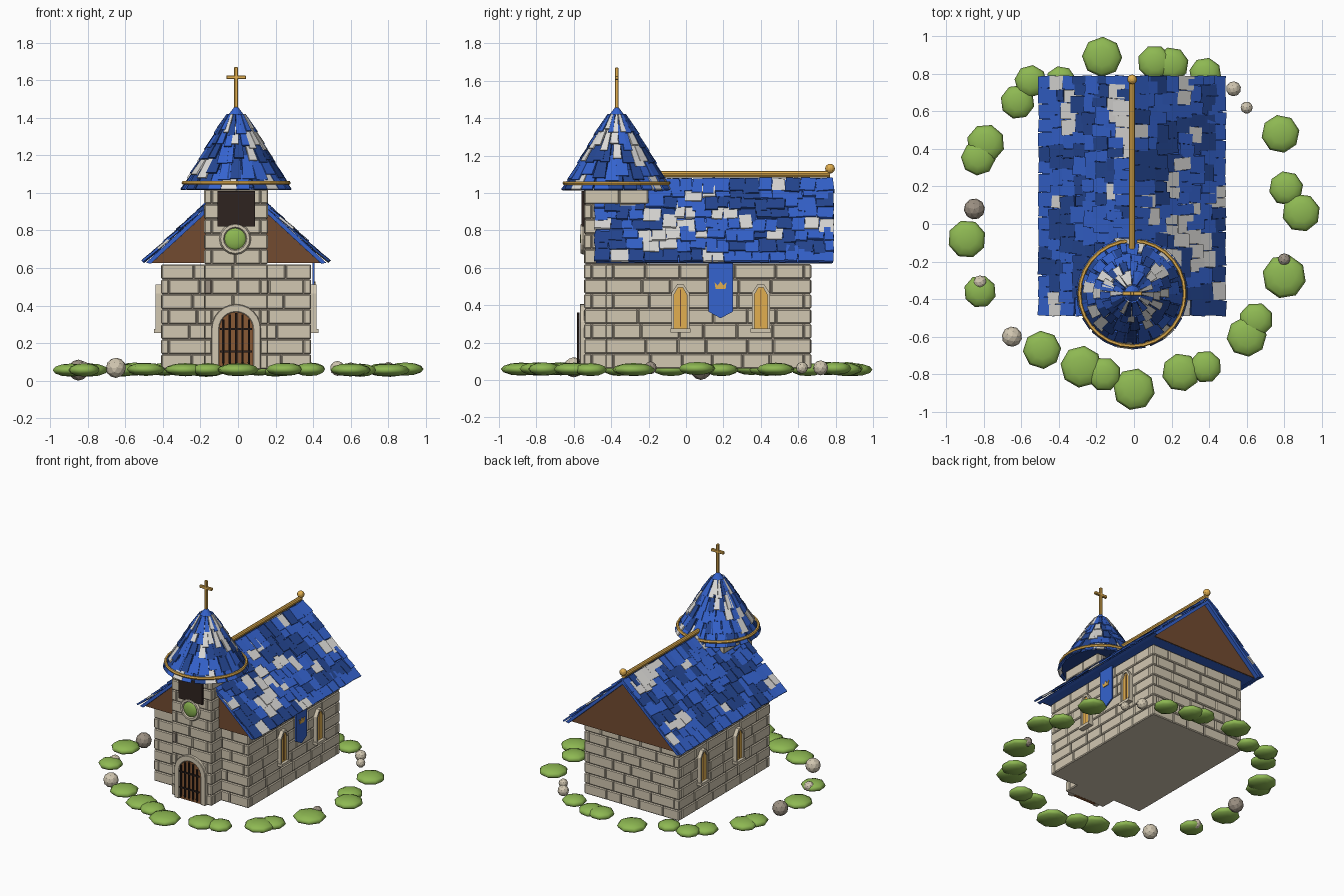
import bpy, bmesh, random
from math import sin, cos, pi, atan2, hypot
from mathutils import Matrix, Vector
random.seed(11)
if "Cube" in bpy.data.objects:
    bpy.data.objects.remove(bpy.data.objects["Cube"])
# Palette
PALETTE = {
    "stone": (.64, .57, .44), "dark stone": (.33, .28, .225), "blue": (.035, .125, .62),
    "dark blue": (.018, .062, .29), "white": (.72, .71, .69), "gold": (.76, .43, .08),
    "leaf green": (.27, .48, .085), "door wood": (.25, .10, .035),
    "gable wood": (.17, .07, .03), "dark iron": (.028, .017, .014)}
MATS = []
for label, rgb in PALETTE.items():
    m = bpy.data.materials.new(label)
    m.use_nodes = True
    m.diffuse_color = (*rgb, 1)
    m.node_tree.nodes["Principled BSDF"].inputs["Base Color"].default_value = (*rgb, 1)
    MATS.append(m)
STONE, DARK_STONE, BLUE, DARK_BLUE, WHITE, GOLD, GREEN, DOOR, GABLE, IRON = range(10)
CX, TY = -.01, -.37            # building centre line, tower depth


class part:
    """Collects geometry in a bmesh, then makes it a named object."""
    def __init__(self, name, bevel=0, solid=0, smooth=False):
        self.name, self.bevel, self.solid, self.smooth = name, bevel, solid, smooth

    def __enter__(self):
        self.bm = bmesh.new()
        return self.bm

    def __exit__(self, *_):
        bmesh.ops.recalc_face_normals(self.bm, faces=self.bm.faces)
        for f in self.bm.faces:
            f.smooth = self.smooth
        me = bpy.data.meshes.new(self.name)
        self.bm.to_mesh(me)
        self.bm.free()
        for m in MATS:
            me.materials.append(m)
        ob = bpy.data.objects.new(self.name, me)
        bpy.context.collection.objects.link(ob)
        if self.solid:
            mod = ob.modifiers.new("Thickness", 'SOLIDIFY')
            mod.thickness, mod.offset = self.solid, 0
        if self.bevel:
            mod = ob.modifiers.new("Bevel", 'BEVEL')
            mod.width, mod.segments = self.bevel, 1


def paint(made, mat):
    for v in made["verts"]:
        for f in v.link_faces:
            f.material_index = mat

def block(bm, loc, size, mat, rot=Matrix()):
    mtx = Matrix.Translation(loc) @ rot @ Matrix.Diagonal((*size, 1))
    paint(bmesh.ops.create_cube(bm, size=1, matrix=mtx), mat)

def prism(bm, pts, axis, d0, d1, mat):
    """Extrude an (across, height) outline along the x or y axis."""
    a, b = [[bm.verts.new((d, u, z) if axis == "x" else (u, d, z)) for u, z in pts] for d in (d0, d1)]
    faces = [bm.faces.new(a), bm.faces.new(b[::-1])]
    faces += [bm.faces.new((a[i - 1], a[i], b[i], b[i - 1])) for i in range(len(a))]
    for f in faces:
        f.material_index = mat

def rod(bm, p0, p1, r, mat, r2=None, sides=10):
    d = Vector(p1) - Vector(p0)
    mtx = Matrix.Translation(Vector(p0) + d / 2) @ d.to_track_quat('Z', 'Y').to_matrix().to_4x4()
    paint(bmesh.ops.create_cone(bm, cap_ends=True, segments=sides, radius1=r, depth=d.length,
                                radius2=r if r2 is None else r2, matrix=mtx), mat)

def ball(bm, loc, size, mat, u=12, v=8, spin=0):
    mtx = Matrix.Translation(loc) @ Matrix.Rotation(spin, 4, 'Z') @ Matrix.Diagonal((*size, 1))
    paint(bmesh.ops.create_uvsphere(bm, u_segments=u, v_segments=v, radius=1, matrix=mtx), mat)

def ring(name, centre, major, minor, mat, rot=(0, 0, 0), sides=28):
    bpy.ops.mesh.primitive_torus_add(location=centre, rotation=rot, major_radius=major,
                                     minor_radius=minor, major_segments=sides, minor_segments=6)
    bpy.context.object.name = name
    bpy.context.object.data.materials.append(MATS[mat])

def masonry(name, lo, hi, courses, dark, z0=.06, step=.08, brick=.17, depth=.04):
    """Core box faced with interlocking brick courses."""
    with part(name + "_core") as bm:
        mid = [(lo[i] + hi[i]) / 2 for i in (0, 1)]
        size = [hi[i] - lo[i] - .016 for i in (0, 1)]
        block(bm, (*mid, z0 + courses * step / 2), (*size, courses * step - .002), DARK_STONE)
        bm.normal_update()
        for f in bm.faces:
            if f.normal.z < -.5:
                f.material_index = STONE
    with part(name + "_bricks", bevel=.006) as bm:
        for c in range(courses):
            for k in (0, 1):
                inset = depth if (c + k) % 2 else 0
                start, end = lo[k] + inset, hi[k] - inset
                n = max(2, round((end - start) / brick))
                for face in (lo[1 - k] + depth / 2, hi[1 - k] - depth / 2):
                    cuts = [start + (end - start) * (i + random.uniform(-.18, .18) * (0 < i < n)) / n
                            for i in range(n + 1)]
                    for a, b in zip(cuts, cuts[1:]):
                        loc, dim = [face, face, z0 + step * (c + .5)], [depth, depth, step - .003]
                        loc[k], dim[k] = (a + b) / 2, b - a - .003
                        block(bm, loc, dim, DARK_STONE if random.random() < dark else STONE)

def tile_colour(*weights):
    return random.choices((BLUE, DARK_BLUE, WHITE), weights)[0]

# Stone walls and tower
masonry("house_wall", (CX - .40, -.43), (CX + .40, .67), 7, 0)
masonry("tower", (CX - .17, -.545), (CX + .17, -.2), 12, .08)
# Attic, timber gables and roof deck
with part("roof_deck") as bm:
    prism(bm, [(CX - .455, .625), (CX + .455, .625), (CX, 1.045)], "y", -.45, .74, BLUE)
    prism(bm, [(CX - .48, .628), (CX, 1.068), (CX + .48, .628), (CX + .455, .622),
               (CX, 1.04), (CX - .455, .622)], "y", -.48, .78, BLUE)
with part("gables") as bm:
    for y in (-.458, .74):
        prism(bm, [(CX - .45, .626), (CX + .45, .626), (CX, 1.04)], "y", y, y + .008, GABLE)
# Roof tiles, laid in rows down both slopes
RUN, DROP, ROWS = .487, .445, 8
slope, length = atan2(DROP, RUN), hypot(RUN, DROP)
with part("roof_tiles") as bm:
    for side in (-1, 1):
        for row in range(ROWS):
            y, hue = -.49, BLUE
            while y < .785:
                w = min(random.uniform(.05, .1), .79 - y)
                if .79 - y - w < .035:
                    w = .79 - y
                long = length / ROWS * random.uniform(1.1, 1.55)
                t = length * (row + 1) / ROWS - long / 2
                t = max(t + random.uniform(-.02, .02) * (row < ROWS - 1), long / 2)
                lift = .006 + random.uniform(0, .007)
                loc = (CX + side * (t * cos(slope) + lift * sin(slope)), y + w / 2,
                       1.07 - t * sin(slope) + lift * cos(slope))
                tilt = Matrix.Rotation(side * (slope - .06), 4, 'Y')
                for axis, wobble in (('Z', .09), ('X', .05)):
                    tilt = tilt @ Matrix.Rotation(random.uniform(-wobble, wobble), 4, axis)
                if random.random() > .25:
                    hue = tile_colour(50, 34, 16)
                block(bm, loc, (long, w - .002, .012), hue, tilt)
                y += w
# Golden ridge
with part("ridge_bar") as bm:
    rod(bm, (CX, -.3, 1.1), (CX, .77, 1.1), .017, GOLD)
    ball(bm, (CX, .77, 1.13), (.026,) * 3, GOLD)
# Spire: inner cone, tapered tiles, rim and finial
with part("spire_cone") as bm:
    rod(bm, (CX, TY, 1.025), (CX, TY, 1.44), .27, DARK_BLUE, .02, 24)
    rod(bm, (CX, TY, 1.39), (CX, TY, 1.46), .06, BLUE, .008, 12)
COLS, LEVELS = 22, 5

def on_cone(angle, t, lift):
    r = .05 + .24 * t + lift
    return (CX + r * cos(angle), TY + r * sin(angle), 1.42 - .405 * t + lift * .5)

with part("spire_tiles", solid=.01) as bm:
    for level in range(LEVELS):
        for col in range(COLS):
            a = 2 * pi * (col + level / 2 + random.uniform(-.15, .15)) / COLS
            t0 = max(0, (level - .35) / LEVELS)
            t1 = (level + 1 + random.uniform(-.1, .45) * (level < LEVELS - 1)) / LEVELS
            h, skew = pi / COLS * random.uniform(.8, 1.1), random.uniform(-.05, .05)
            corners = [(a - h, t0, -.004), (a - h + skew, t1, .004), (a + h + skew, t1, .004), (a + h, t0, -.004)]
            f = bm.faces.new([bm.verts.new(on_cone(*c)) for c in corners])
            f.material_index = tile_colour(42, 26, 32)
ring("spire_rim", (CX, TY, 1.053), .28, .011, GOLD)
# Cross
with part("cross", bevel=.003) as bm:
    block(bm, (CX, TY, 1.56), (.02, .02, .22), GOLD)
    block(bm, (CX, TY, 1.615), (.105, .02, .02), GOLD)
# Belfry opening and round window
with part("belfry_opening") as bm:
    block(bm, (CX, -.545, .915), (.2, .03, .19), IRON)
ring("round_window_frame", (CX - .005, -.55, .755), .07, .015, STONE, (pi / 2, 0, 0), 16)
with part("round_window_glass", smooth=True) as bm:
    ball(bm, (CX - .005, -.545, .755), (.062, .022, .062), GREEN, 16)

# Arched doorway with an iron grille
def arch(r, base=.06, spring=.275, n=12):
    curve = [(CX + r * cos(pi * i / n), spring + r * sin(pi * i / n)) for i in range(n + 1)]
    return [(CX + r, base)] + curve + [(CX - r, base)]

with part("door_arch", bevel=.004) as bm:
    prism(bm, arch(.132) + arch(.09)[::-1], "y", -.568, -.53, STONE)
with part("door") as bm:
    prism(bm, arch(.092), "y", -.556, -.53, DOOR)
with part("door_grille") as bm:
    for i in range(-2, 3):
        x = .034 * i
        rod(bm, (CX + x, -.576, .1), (CX + x, -.576, .275 + (.0072 - x * x) ** .5), .007, IRON, sides=6)
        rod(bm, (CX + x, -.576, .1), (CX + x, -.576, .075), .009, IRON, 0, 6)
    for z in (.155, .275):
        block(bm, (CX, -.574, z), (.17, .008, .01), IRON)

# Side windows with pointed heads
def lancet(y, w, z0, z1, z2):
    return [(y + w, z0), (y + w, z1), (y + w * .35, z2), (y - w * .35, z2), (y - w, z1), (y - w, z0)]

for side, label in ((1, "left"), (-1, "right")):
    wall = CX + side * .4
    with part(label + "_windows") as bm:
        for y in (-.03, .40):
            outer, inner = lancet(y, .048, .26, .465, .512), lancet(y, .035, .27, .455, .495)
            prism(bm, outer + inner[::-1], "x", wall - side * .01, wall + side * .028, STONE)
            prism(bm, inner, "x", wall - side * .01, wall + side * .017, GOLD)
            block(bm, (wall + side * .016, y, .385), (.008, .004, .2), GABLE)
            block(bm, (wall + side * .016, y, .264), (.045, .108, .02), STONE)
# Banner with a gold crown
wall = CX + .4
with part("banner") as bm:
    prism(bm, [(.12, .625), (.12, .365), (.185, .33), (.25, .365), (.25, .625)], "x", wall + .008, wall + .018, BLUE)
    prism(bm, [(.158, .487), (.212, .487), (.217, .522), (.2, .506), (.185, .527), (.17, .506), (.153, .522)],
          "x", wall + .016, wall + .023, GOLD)
# Ring of low bushes: x, y, radius
BUSHES = [(-.17, .89, .105), (.11, .86, .09), (.2, .85, .09), (.38, .8, .085), (-.39, .76, .08),
          (-.55, .76, .085), (-.62, .65, .09), (-.79, .43, .1), (-.83, .35, .09), (-.89, -.08, .1),
          (-.82, -.36, .085), (-.49, -.67, .1), (-.28, -.76, .11), (-.16, -.8, .09), (0, -.88, .11),
          (.25, -.79, .1), (.38, -.76, .085), (.65, -.51, .09), (.6, -.6, .105), (.8, -.28, .115),
          (.89, .06, .1), (.81, .19, .09), (.78, .48, .1)]
with part("bushes", smooth=True) as bm:
    for x, y, r in BUSHES:
        ball(bm, (x, y, random.uniform(.055, .062)), (r * 1.02, r * 1.02, .035), GREEN, 8, 6, random.uniform(0, pi))
# Rocks: x, y, height, radius, colour
with part("rocks") as bm:
    for x, y, z, r, mat in [(-.85, .08, .056, .056, DARK_STONE), (-.82, -.31, .065, .036, STONE),
                            (-.65, -.6, .068, .054, STONE), (.8, -.19, .065, .034, DARK_STONE),
                            (.53, .72, .065, .04, STONE), (.6, .62, .065, .032, STONE)]:
        mtx = Matrix.Translation((x, y, z)) @ Matrix.Rotation(random.uniform(0, pi), 4, 'Z')
        paint(bmesh.ops.create_icosphere(bm, subdivisions=2, radius=r, matrix=mtx), mat)
